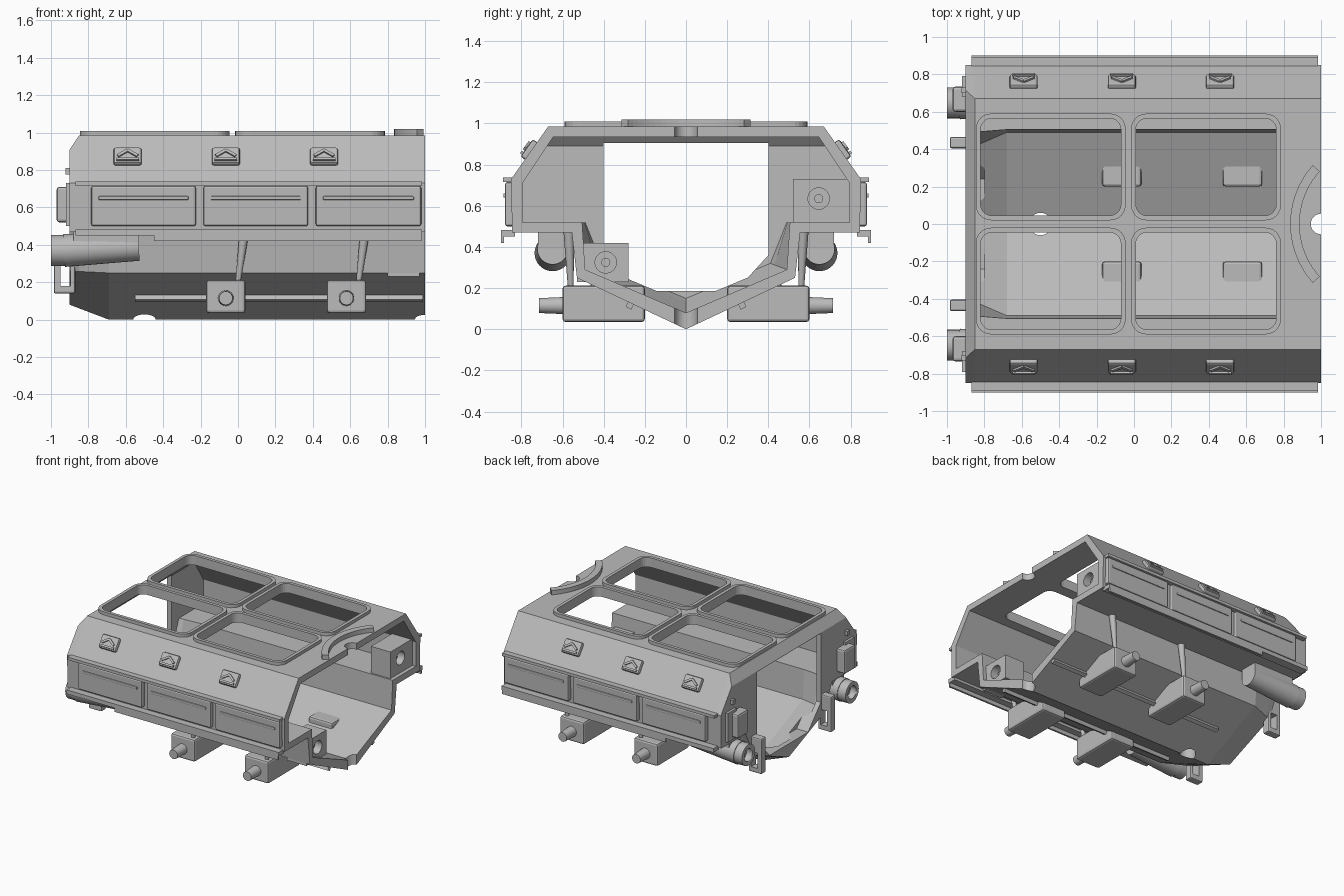
import bpy, bmesh, math
from mathutils import Matrix, Vector

cube = bpy.data.objects.get("Cube")
if cube:
    bpy.data.objects.remove(cube, do_unlink=True)

grey = bpy.data.materials.new("armour grey")
grey.use_nodes = True
grey.diffuse_color = (0.5, 0.5, 0.5, 1)
grey.node_tree.nodes["Principled BSDF"].inputs["Base Color"].default_value = (0.5, 0.5, 0.5, 1)


def make(name, bm, bevel=0, mirror=False, smooth=False):
    bmesh.ops.recalc_face_normals(bm, faces=bm.faces)
    mesh = bpy.data.meshes.new(name)
    bm.to_mesh(mesh)
    bm.free()
    mesh.materials.append(grey)
    ob = bpy.data.objects.new(name, mesh)
    bpy.context.collection.objects.link(ob)
    if bevel:
        mod = ob.modifiers.new("Bevel", "BEVEL")
        mod.width, mod.segments = bevel, 2
    if mirror:
        mod = ob.modifiers.new("Mirror", "MIRROR")
        mod.use_axis = (False, True, False)
    if smooth:
        bpy.ops.object.select_all(action="DESELECT")
        ob.select_set(True)
        bpy.context.view_layer.objects.active = ob
        bpy.ops.object.shade_smooth_by_angle(angle=math.radians(35))
    return ob


def box(name, x, y, z, bevel=0, mirror=True, matrix=Matrix()):
    """Box from its ranges along x, y and z."""
    bm = bmesh.new()
    spans = (x, y, z)
    mid = Vector([(a + b) / 2 for a, b in spans])
    size = [abs(b - a) for a, b in spans]
    bmesh.ops.create_cube(bm, size=1, matrix=matrix @ Matrix.Translation(mid) @ Matrix.Diagonal((*size, 1)))
    return make(name, bm, bevel, mirror)


def tube(name, start, end, r1, r2, mirror=True, sides=32):
    """Cylinder or cone between two points."""
    a, b = Vector(start), Vector(end)
    bm = bmesh.new()
    turn = (b - a).to_track_quat("Z", "Y").to_matrix().to_4x4()
    bmesh.ops.create_cone(bm, cap_ends=True, segments=sides, radius1=r1, radius2=r2,
                          depth=(b - a).length, matrix=Matrix.Translation((a + b) / 2) @ turn)
    return make(name, bm, mirror=mirror, smooth=True)


def loft(name, rings):
    """Closed solid through rings of equal point count."""
    bm = bmesh.new()
    loops = [[bm.verts.new(p) for p in ring] for ring in rings]
    n = len(loops[0])
    for a, b in zip(loops, loops[1:]):
        for i in range(n):
            j = (i + 1) % n
            bm.faces.new((a[i], a[j], b[j], b[i]))
    bm.faces.new(loops[0])
    bm.faces.new(loops[-1])
    return make(name, bm)


def prism(name, points, z0, z1):
    return loft(name, [[(x, y, z) for x, y in points] for z in (z0, z1)])


def cut(target, *cutters):
    for cutter in cutters:
        cutter.hide_render = True
        mod = target.modifiers.new("Cut", "BOOLEAN")
        mod.operation, mod.solver, mod.object = "DIFFERENCE", "EXACT", cutter
        bpy.context.view_layer.objects.active = target
        bpy.ops.object.modifier_apply(modifier=mod.name)


def discard(*obs):
    for ob in obs:
        bpy.data.objects.remove(ob, do_unlink=True)


def ring(x, half):
    """Symmetric cross-section from its +y half, keel first."""
    return [(x, y, z) for y, z in half] + [(x, -y, z) for y, z in reversed(half[1:])]


def blend(a, b, t):
    return [(p[0] + (q[0] - p[0]) * t, p[1] + (q[1] - p[1]) * t) for p, q in zip(a, b)]


def rounded(x0, x1, y0, y1, r):
    pts = []
    for k, (cx, cy) in enumerate(((x1 - r, y1 - r), (x0 + r, y1 - r), (x0 + r, y0 + r), (x1 - r, y0 + r))):
        for i in range(7):
            t = math.pi / 2 * (k + i / 6)
            pts.append((cx + r * math.cos(t), cy + r * math.sin(t)))
    return pts


# Hull shell: keeled lower half, sponsons and sloped upper sides
outer_low = [(0, 0), (.53, .25), (.555, .47)]
outer_low_rear = [(0, .08), (.44, .26), (.54, .47)]
outer_side = [(.845, .47), (.85, .73)]
inner_low = [(0, .08), (.49, .29), (.505, .52)]
inner_low_rear = [(0, .15), (.41, .32), (.49, .52)]
inner_side = [(.795, .52), (.795, .71)]
hull = loft("hull", [
    ring(-.9, outer_low_rear + outer_side + [(.715, .91)]),
    ring(-.85, blend(outer_low_rear, outer_low, .24) + outer_side + [(.67, .985)]),
    ring(-.69, outer_low + outer_side + [(.67, .985)]),
    ring(1, outer_low + outer_side + [(.67, .985)])])
cavity = loft("cavity_cutter", [
    ring(-.86, inner_low_rear + inner_side + [(.68, .89)]),
    ring(-.82, blend(inner_low_rear, inner_low, .24) + inner_side + [(.645, .935)]),
    ring(-.68, inner_low + inner_side + [(.645, .935)]),
    ring(1.1, inner_low + inner_side + [(.645, .935)])])
doorway = loft("doorway_cutter", [ring(x, [(0, .185), (.24, .185), (.4, .36), (.4, .905)]) for x in (-1, -.8)])
keel_hole = tube("keel_cutter", (-.5, 0, -.1), (-.5, 0, .4), .06, .06, False)
end_notch = tube("notch_cutter", (1, 0, -.1), (1, 0, 1.2), .055, .055, False)
cut(hull, cavity, doorway, keel_hole, end_notch)
discard(cavity, doorway, keel_hole, end_notch)

# Roof openings with raised rims
for x0, x1 in ((-.845, -.045), (-.015, .785)):
    for y0, y1 in ((.02, .59), (-.59, -.02)):
        rim = prism("roof_rim", rounded(x0, x1, y0, y1, .08), .97, 1.01)
        hole = prism("roof_cutter", rounded(x0 + .025, x1 - .025, y0 + .025, y1 - .025, .06), .85, 1.1)
        cut(hull, hole)
        cut(rim, hole)
        discard(hole)

# Curved guard on the roof
arc = [(r, math.radians(s * (-42 + 84 * i / 20))) for r, s in ((.47, 1), (.42, -1)) for i in range(21)]
prism("roof_guard", [(1.305 - r * math.cos(t), r * math.sin(t)) for r, t in arc], .97, 1.02)

# Side stowage panels and trim rails
for x0, x1 in ((-.785, -.225), (-.185, .375), (.415, .98)):
    box("side_panel", (x0, x1), (.83, .88), (.5, .715), .012)
    box("panel_bar", (x0 + .04, x1 - .04), (.87, .887), (.64, .66), .004)
box("upper_rail", (-.87, .985), (.83, .89), (.715, .738))
box("lower_rail", (-.87, .985), (.83, .9), (.45, .482))
box("lower_lip", (-.45, .98), (.885, .9), (.42, .46))

# Marker lamps on the sloped sides
for x in (-.59, -.065, .46):
    place = Matrix.Translation((x, -.755, .868)) @ Matrix.Rotation(math.radians(54.8), 4, "X")
    box("lamp_body", (-.075, .075), (-.052, .052), (-.03, .024), .012, matrix=place)
    box("lamp_shelf", (-.06, .06), (-.04, -.025), (.02, .035), matrix=place)
    for side in (-1, 1):
        turn = Matrix.Translation((side * .026, .008, 0)) @ Matrix.Rotation(side * -.6, 4, "Z")
        box("lamp_chevron", (-.032, .032), (-.008, .008), (.02, .035), matrix=place @ turn)

# Axle housings, stubs, struts and keel strips
for x in (-.065, .58):
    box("axle_housing", (x - .105, x + .105), (.2, .6), (.035, .212), .015)
    tube("axle_stub", (x, .58, .115), (x, .715, .115), .042, .036)
    tube("axle_strut", (x + .065, .56, .2), (x + .1, .57, .48), .014, .026, sides=16)
tilt = Matrix.Translation((0, .27, .122)) @ Matrix.Rotation(math.atan2(.25, .53), 4, "X")
box("keel_strip", (-.55, .99), (-.015, .015), (-.022, .02), matrix=tilt)

# Exhausts under the sponsons
tube("exhaust_body", (-.93, .648, .37), (-.53, .648, .39), .088, .075)
box("exhaust_mount", (-.88, -.53), (.575, .72), (.385, .475))
pipe = tube("exhaust_pipe", (-1, .648, .37), (-.9, .648, .37), .083, .083, False)
bore = tube("bore_cutter", (-1.1, .648, .37), (-.95, .648, .37), .05, .05, False)
cut(pipe, bore)
discard(bore)
pipe.modifiers.new("Mirror", "MIRROR").use_axis = (False, True, False)

# Rear lamp boxes and backing plates
box("rear_box", (-.97, -.89), (.6, .735), (.52, .71), .015)
box("rear_plate", (-.92, -.89), (.68, .79), (.5, .73))
box("rear_stud", (-.922, -.89), (.7, .73), (.775, .81))

# Towing lugs with slots
lug = box("tow_lug", (-.985, -.87), (.405, .465), (.14, .42), .01, False)
slot = box("slot_cutter", (-.95, -.895), (.3, .6), (.18, .3), mirror=False)
bpy.context.view_layer.objects.active = lug
bpy.ops.object.modifier_apply(modifier="Bevel")
cut(lug, slot)
discard(slot)
lug.modifiers.new("Mirror", "MIRROR").use_axis = (False, True, False)

# Equipment boxes with round sockets inside the open end
for y0, y1, z0, z1, cy, cz in ((-.53, -.28, .23, .42, -.39, .325), (.52, .8, .51, .73, .645, .635)):
    case = box("equipment_box", (.8, .97), (y0, y1), (z0, z1), mirror=False)
    socket = tube("socket_cutter", (.9, cy, cz), (1.1, cy, cz), .052, .052, False)
    cut(case, socket)
    discard(socket)
    tube("socket_pin", (.88, cy, cz), (.93, cy, cz), .022, .022, False)
